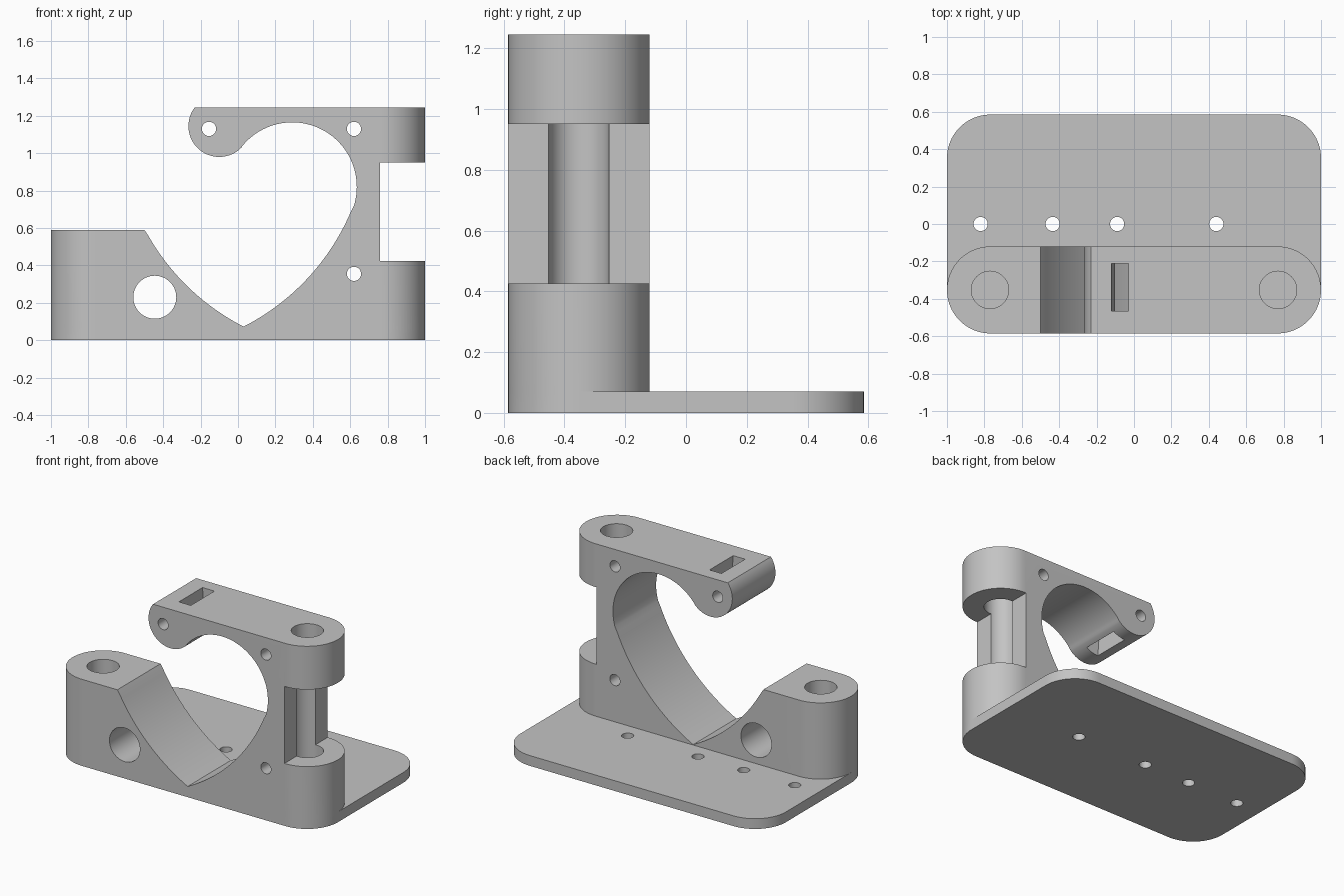
import bpy, bmesh
from math import sin, cos, pi, radians, atan2, hypot

if "Cube" in bpy.data.objects:
    bpy.data.objects.remove(bpy.data.objects["Cube"])

grey = bpy.data.materials.new("plain_grey")
grey.diffuse_color = (0.55, 0.55, 0.55, 1)
grey.use_nodes = True
grey.node_tree.nodes["Principled BSDF"].inputs["Base Color"].default_value = grey.diffuse_color


def arc(cx, cy, r, a0, a1, n):
    """Points on an arc, angles in degrees, both ends included."""
    return [(cx + r * cos(radians(a0 + (a1 - a0) * i / n)),
             cy + r * sin(radians(a0 + (a1 - a0) * i / n))) for i in range(n + 1)]


def circle(cx, cy, r, n=48):
    return arc(cx, cy, r, 0, 360, n)[:-1]


def rounded_rect(x, y0, y1, r):
    pts = []
    for cx, cy, a in ((x - r, y1 - r, 0), (r - x, y1 - r, 90),
                      (r - x, y0 + r, 180), (x - r, y0 + r, 270)):
        pts += arc(cx, cy, r, a, a + 90, 20)
    return pts


def prism(name, pts, lo, hi, axis="z"):
    """Extrude a closed outline along z, or an x-z outline along y."""
    place = (lambda p, h: (p[0], p[1], h)) if axis == "z" else (lambda p, h: (p[0], h, p[1]))
    bm = bmesh.new()
    a = [bm.verts.new(place(p, lo)) for p in pts]
    b = [bm.verts.new(place(p, hi)) for p in pts]
    n = len(pts)
    bm.faces.new(a)
    bm.faces.new(b[::-1])
    for i in range(n):
        bm.faces.new((a[i], b[i], b[(i + 1) % n], a[(i + 1) % n]))
    bmesh.ops.recalc_face_normals(bm, faces=bm.faces)
    me = bpy.data.meshes.new(name)
    bm.to_mesh(me)
    bm.free()
    me.materials.append(grey)
    ob = bpy.data.objects.new(name, me)
    bpy.context.collection.objects.link(ob)
    return ob


def combine(ob, tool, op):
    """Apply a boolean and discard the tool."""
    bpy.context.view_layer.objects.active = ob
    m = ob.modifiers.new(op, 'BOOLEAN')
    m.operation, m.solver, m.object = op, 'EXACT', tool
    bpy.ops.object.modifier_apply(modifier=m.name)
    bpy.data.objects.remove(tool, do_unlink=True)


FRONT, BACK, R = -0.585, -0.12, 0.2325
MID = (FRONT + BACK) / 2


def cradle_curve(side, end_x, end_z, n=24):
    """Shallow arc rising from the cradle's low point to one side."""
    tip_x, tip_z, rad = 0.03, 0.073, 1.23
    cx, cz = tip_x - rad * sin(radians(27)), tip_z + rad * cos(radians(27))
    a0 = -63
    a1 = math_end = math_angle(end_x - cx, end_z - cz)
    pts = arc(cx, cz, rad, a0, a1, n)
    return [(tip_x + side * (x - tip_x), z) for x, z in pts]


def math_angle(x, y):
    return atan2(y, x) * 180 / pi


# Side profile of the clamp: low shoulder, cradle, round opening, hook, upright
left = cradle_curve(-1, 0.56, 0.59)
right = cradle_curve(1, 0.62, 0.72)
left[-1] = (-0.5, 0.59)
profile = [(-1.1, 0), (-1.1, 0.59)] + left[::-1] + right[1:-1]
profile += arc(0.29, 0.82, 0.345, -17, 140.2, 48)
profile += arc(-0.10, 1.145, 0.165, -39.8, -217.4, 40)[1:]
profile += [(1.1, 1.245), (1.1, 0.95), (0.76, 0.95), (0.76, 0.425), (1.1, 0.425), (1.1, 0)]

bracket = prism("clamp_bracket", profile, FRONT - 0.05, BACK + 0.05, "y")
combine(bracket, prism("rounded_ends", rounded_rect(1, FRONT, BACK, R), -0.1, 1.4), 'INTERSECT')

# Base plate
combine(bracket, prism("base_plate", rounded_rect(1, FRONT, -FRONT, R), 0, 0.07), 'UNION')

# Vertical blind sockets in both ends
for x in (-0.77, 0.77):
    combine(bracket, prism("socket", circle(x, MID, 0.1), 0.07, 1.4), 'DIFFERENCE')

# Front-to-back holes
for x, z, r in ((-0.445, 0.23, 0.115), (-0.155, 1.13, 0.038),
                (0.62, 1.13, 0.038), (0.62, 0.355, 0.038)):
    combine(bracket, prism("cross_hole", circle(x, z, r), -0.7, 0, "y"), 'DIFFERENCE')

# Screw holes through the plate
for x in (-0.82, -0.435, -0.09, 0.44):
    combine(bracket, prism("screw_hole", circle(x, 0, 0.038, 32), -0.1, 0.2), 'DIFFERENCE')

# Slightly slanted slot through the hook
slot = [(-0.124, 1.3), (-0.034, 1.3), (-0.01, 0.95), (-0.1, 0.95)]
combine(bracket, prism("slot", slot, -0.465, -0.21, "y"), 'DIFFERENCE')

bpy.ops.object.select_all(action='DESELECT')
bracket.select_set(True)
bpy.context.view_layer.objects.active = bracket
bpy.ops.object.shade_smooth_by_angle(angle=radians(25))
